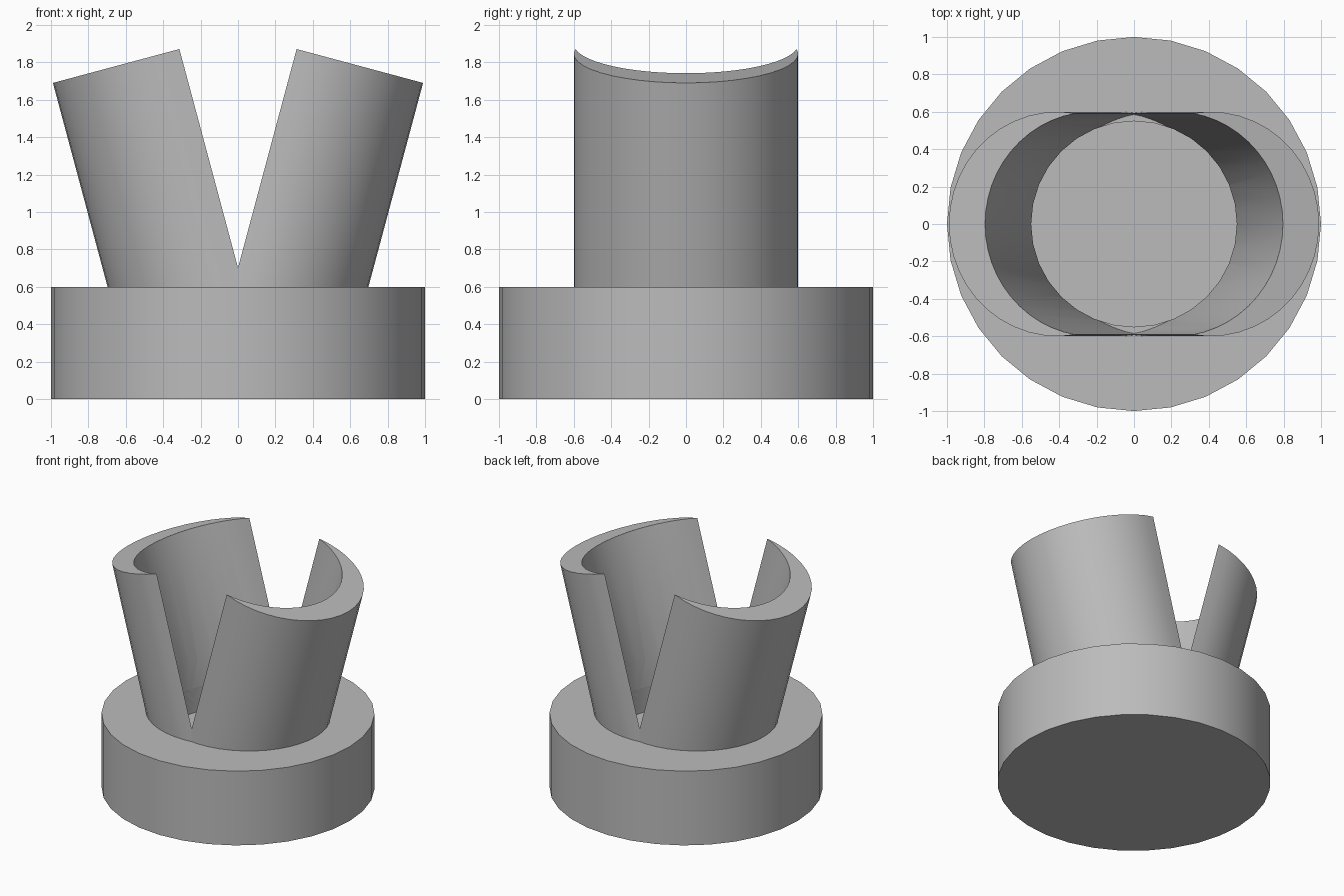
import bpy, bmesh
from math import sin, cos, pi, asin, radians
from mathutils import Matrix, Vector

cube = bpy.data.objects.get("Cube")
if cube:
    bpy.data.objects.remove(cube)

grey = bpy.data.materials.new("plain grey")
grey.use_nodes = True
colour = (0.5, 0.5, 0.5, 1)
grey.diffuse_color = colour
grey.node_tree.nodes["Principled BSDF"].inputs["Base Color"].default_value = colour

TILT = radians(15)
RADIUS = 0.6      # both arcs of a prong
SHIFT = 0.2       # distance between the arc centres
SEGMENTS = 24


def prism(name, points, bottom, top, matrix=Matrix()):
    """Extrude a closed outline from bottom to top."""
    bm = bmesh.new()
    face = bm.faces.new([bm.verts.new((x, y, bottom)) for x, y in points])
    result = bmesh.ops.extrude_face_region(bm, geom=[face])
    verts = [v for v in result["geom"] if isinstance(v, bmesh.types.BMVert)]
    bmesh.ops.translate(bm, verts=verts, vec=(0, 0, top - bottom))
    bm.transform(matrix)
    bmesh.ops.recalc_face_normals(bm, faces=bm.faces)
    mesh = bpy.data.meshes.new(name)
    bm.to_mesh(mesh)
    bm.free()
    mesh.materials.append(grey)
    obj = bpy.data.objects.new(name, mesh)
    bpy.context.collection.objects.link(obj)
    return obj


def arc(radius, start, end, count, centre=0):
    steps = [start + (end - start) * i / count for i in range(count + 1)]
    return [(centre + radius * cos(a), radius * sin(a)) for a in steps]


def circle(radius):
    return arc(radius, 0, 2 * pi, 32)[:-1]


# Round base
parts = [prism("base", circle(1), 0, 0.6)]

# Crescent prongs leaning outwards to each side
spread = asin(SHIFT / 2 / RADIUS)
outer = arc(RADIUS, -pi / 2 - spread, pi / 2 + spread, SEGMENTS)
inner = arc(RADIUS, pi / 2 - spread, -pi / 2 + spread, SEGMENTS, -SHIFT)
crescent = outer + inner[1:-1]
lean = Matrix.Translation(Vector((0.41, 0, 1.845))) @ Matrix.Rotation(TILT, 4, "Y")
mirror = Matrix.Scale(-1, 4, (1, 0, 0))
parts.append(prism("left_prong", crescent, -1.44, 0, lean))
parts.append(prism("right_prong", crescent, -1.44, 0, mirror @ lean))

# Vertical bore through the prong roots into the base
bore = prism("bore_cutter", circle(0.55), 0.4, 2)
bore.hide_render = True

for obj in parts:
    cut = obj.modifiers.new("bore", "BOOLEAN")
    cut.operation = "DIFFERENCE"
    cut.solver = "EXACT"
    cut.object = bore
    bpy.ops.object.select_all(action="DESELECT")
    bpy.context.view_layer.objects.active = obj
    obj.select_set(True)
    bpy.ops.object.modifier_apply(modifier=cut.name)
    bpy.ops.object.shade_smooth_by_angle(angle=radians(30))

bpy.data.objects.remove(bore)
